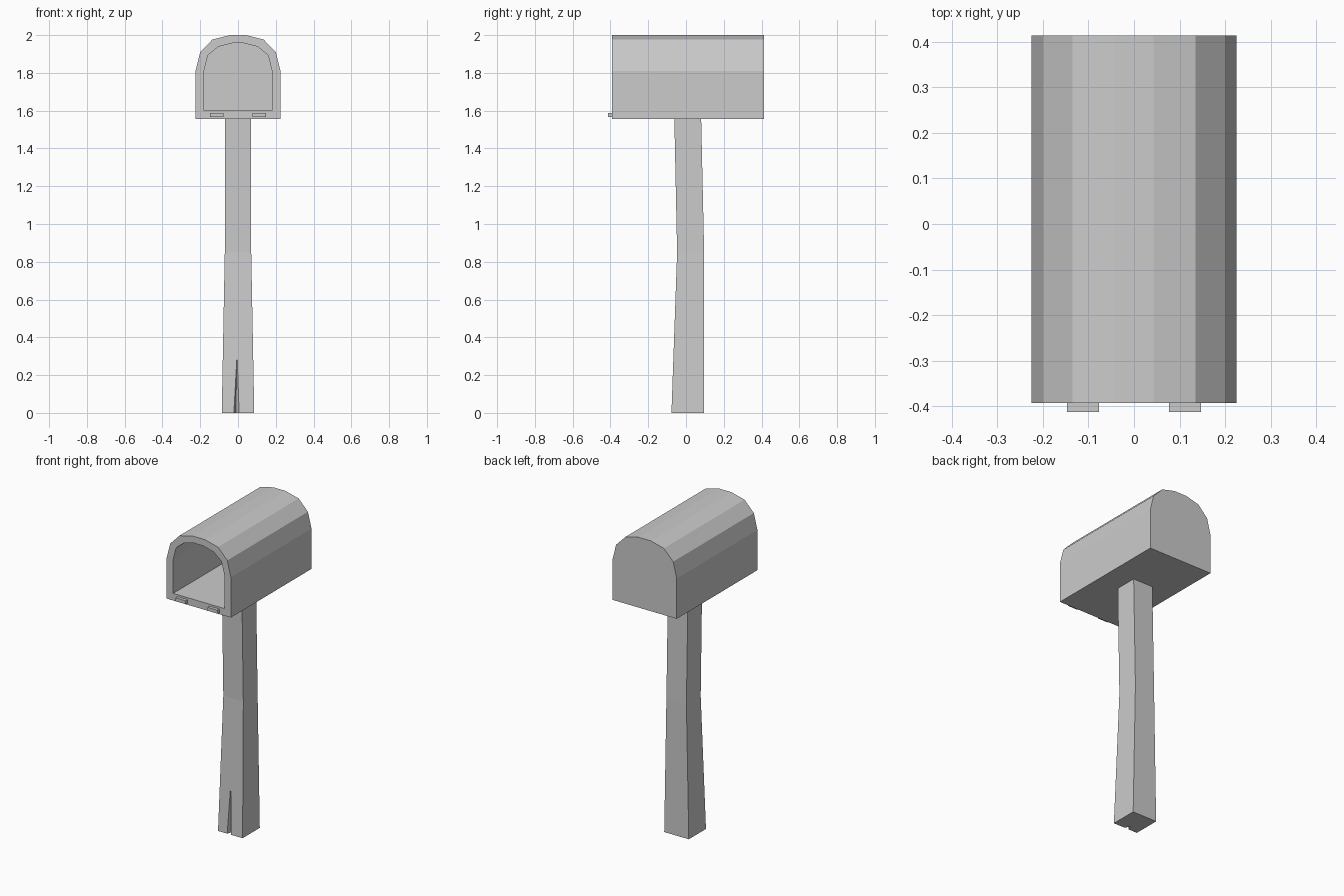
import bpy
import bmesh

cube = bpy.data.objects.get("Cube")
if cube:
    bpy.data.objects.remove(cube, do_unlink=True)

grey = bpy.data.materials.new("plain grey")
grey.use_nodes = True
grey.diffuse_color = (0.6, 0.6, 0.6, 1)
grey.node_tree.nodes["Principled BSDF"].inputs["Base Color"].default_value = (0.6, 0.6, 0.6, 1)


def finish(bm, name):
    bmesh.ops.recalc_face_normals(bm, faces=bm.faces)
    mesh = bpy.data.meshes.new(name)
    bm.to_mesh(mesh)
    bm.free()
    mesh.materials.append(grey)
    obj = bpy.data.objects.new(name, mesh)
    bpy.context.collection.objects.link(obj)
    return obj


def arch_loop(bm, half, y):
    """Mirror the right half of an arch into a closed loop at depth y."""
    points = half + [(-x, z) for x, z in reversed(half)]
    return [bm.verts.new((x, y, z)) for x, z in points]


def bridge(bm, a, b):
    n = len(a)
    for i in range(n):
        j = (i + 1) % n
        bm.faces.new((a[i], a[j], b[j], b[i]))


# Hollow arched box, open at the front
outer = [(0.225, 1.555), (0.225, 1.81), (0.2, 1.91), (0.135, 1.977), (0.043, 2.0)]
inner = [(0.179, 1.6), (0.179, 1.815), (0.159, 1.893), (0.106, 1.938), (0.032, 1.957)]
bm = bmesh.new()
back = arch_loop(bm, outer, 0.414)
front = arch_loop(bm, outer, -0.393)
rim = arch_loop(bm, inner, -0.393)
depth = arch_loop(bm, inner, 0.37)
bm.faces.new(back)
bridge(bm, back, front)
bridge(bm, front, rim)
bridge(bm, rim, depth)
bm.faces.new(depth)
finish(bm, "mailbox_body")

# Two small hinge blocks under the opening
for side, label in ((1, "left"), (-1, "right")):
    bm = bmesh.new()
    bmesh.ops.create_cube(bm, size=1)
    for v in bm.verts:
        v.co = (side * 0.112 + v.co.x * 0.07, -0.4 + v.co.y * 0.026, 1.577 + v.co.z * 0.022)
    finish(bm, label + "_hinge")

# Slightly bent post: half width, front y, back y, height
sections = [(0.086, -0.077, 0.095, 0), (0.07, -0.047, 0.096, 0.85), (0.07, -0.062, 0.08, 1.57)]
bm = bmesh.new()
rings = []
for w, y0, y1, z in sections:
    rings.append([bm.verts.new(p) for p in ((-w, y0, z), (w, y0, z), (w, y1, z), (-w, y1, z))])
low, mid, top = rings
bridge(bm, mid, top)
bm.faces.new(top)
for i in (1, 2, 3):
    j = (i + 1) % 4
    bm.faces.new((low[i], low[j], mid[j], mid[i]))

# Narrow split at the foot of the post
crack_left = bm.verts.new((-0.022, -0.077, 0))
crack_right = bm.verts.new((0.006, -0.077, 0))
crack_deep = bm.verts.new((-0.012, -0.045, 0))
crack_tip = bm.verts.new((-0.005, -0.066, 0.31))
bm.faces.new((low[0], crack_left, crack_tip, mid[0]))
bm.faces.new((crack_tip, crack_right, low[1], mid[1]))
bm.faces.new((crack_tip, mid[1], mid[0]))
bm.faces.new((crack_left, crack_deep, crack_tip))
bm.faces.new((crack_deep, crack_right, crack_tip))
bm.faces.new((low[0], crack_left, crack_deep, low[3]))
bm.faces.new((crack_deep, crack_right, low[1], low[2]))
bm.faces.new((crack_deep, low[2], low[3]))
finish(bm, "post")
